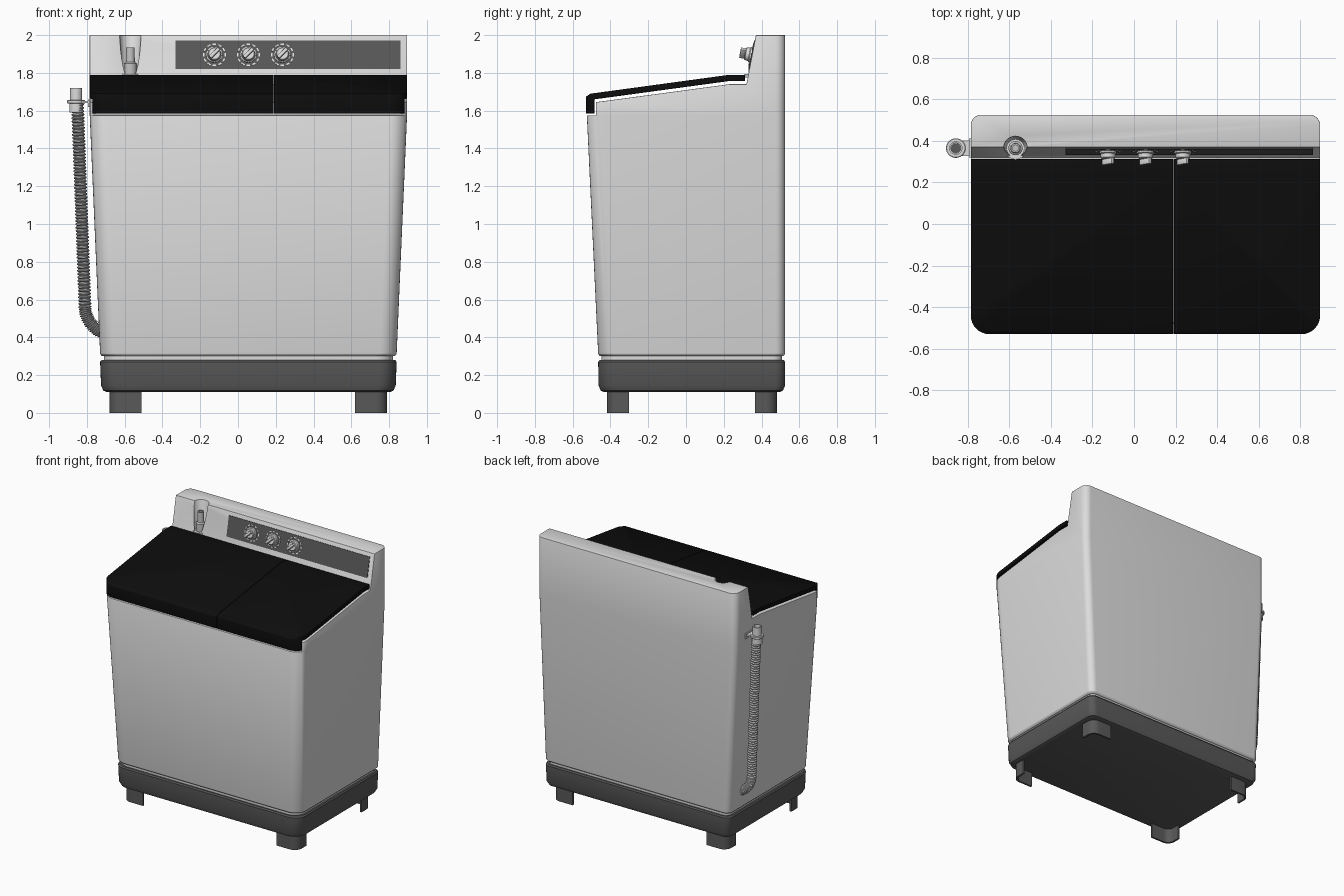
import bpy, bmesh
from math import cos, sin, pi, atan2
from mathutils import Vector, Matrix

if "Cube" in bpy.data.objects:
    bpy.data.objects.remove(bpy.data.objects["Cube"])


def material(name, r, g, b, rough=0.5):
    m = bpy.data.materials.new(name)
    m.use_nodes = True
    m.diffuse_color = (r, g, b, 1)
    bsdf = m.node_tree.nodes["Principled BSDF"]
    bsdf.inputs["Base Color"].default_value = (r, g, b, 1)
    bsdf.inputs["Roughness"].default_value = rough
    return m


WHITE = material("light grey shell", 0.72, 0.72, 0.72)
DARK = material("dark grey base", 0.1, 0.1, 0.1)
BLACK = material("black lid", 0.004, 0.004, 0.004)
HOSE = material("hose grey", 0.55, 0.55, 0.55)
MARK = material("dial white", 0.85, 0.85, 0.85)


def finish(name, bm, mat, matrix=None):
    bmesh.ops.recalc_face_normals(bm, faces=bm.faces)
    mesh = bpy.data.meshes.new(name)
    bm.to_mesh(mesh)
    bm.free()
    mesh.materials.append(mat)
    ob = bpy.data.objects.new(name, mesh)
    bpy.context.collection.objects.link(ob)
    if matrix:
        ob.matrix_world = matrix
    return ob


def loft(name, rings, mat, matrix=None):
    """Skin a list of equal-length point rings and cap both ends."""
    bm = bmesh.new()
    rows = [[bm.verts.new(p) for p in ring] for ring in rings]
    for a, b in zip(rows, rows[1:]):
        for i in range(len(a)):
            j = (i + 1) % len(a)
            bm.faces.new((a[i], a[j], b[j], b[i]))
    bm.faces.new(rows[0])
    bm.faces.new(rows[-1])
    return finish(name, bm, mat, matrix)


def rounded(half, front, back, z, rf=0.09, rb=0.05, n=8):
    """Rounded rectangle in plan, centred on the cabinet axis."""
    pts = []
    corners = ((1, back, rb, 0), (-1, back, rb, 1), (-1, front, rf, 2), (1, front, rf, 3))
    for sx, y, r, q in corners:
        cy = y - r if y == back else y + r
        for k in range(n + 1):
            a = (q + k / n) * pi / 2
            pts.append((MID + sx * (half - r) + r * cos(a), cy + r * sin(a), z))
    return pts


def circle(r, z, n=32, x=0, y=0):
    return [(x + r * cos(2 * pi * i / n), y + r * sin(2 * pi * i / n), z) for i in range(n)]


def turned(name, profile, mat, matrix=None, n=32):
    return loft(name, [circle(r, z, n) for r, z in profile], mat, matrix)


def prism(name, profile, x0, x1, mat):
    return loft(name, [[(x, y, z) for y, z in profile] for x in (x0, x1)], mat)


def box(name, size, mat, matrix):
    bm = bmesh.new()
    bmesh.ops.create_cube(bm, size=1, matrix=Matrix.Diagonal((*size, 1)))
    return finish(name, bm, mat, matrix)


def cut(ob, tool, operation='DIFFERENCE'):
    mod = ob.modifiers.new("cut", 'BOOLEAN')
    mod.object, mod.operation, mod.solver = tool, operation, 'EXACT'
    tool.hide_render = True


def bevel(ob, width, segments=3):
    mod = ob.modifiers.new("bevel", 'BEVEL')
    mod.width, mod.segments, mod.limit_method, mod.angle_limit = width, segments, 'ANGLE', 0.6


MID = 0.055
BACK = 0.525
TAP = Matrix.Translation((-0.57, 0.365, 0))
cutters = []

# Cabinet with stepped, sloping top and upright console
cabinet = loft("cabinet", [rounded(0.775, -0.455, 0.515, 0.30), rounded(0.785, -0.465, BACK, 0.312),
                           rounded(0.84, -0.525, BACK, 1.575), rounded(0.84, -0.525, BACK, 2.0)], WHITE)
top_cut = prism("top_cutter", [(-1, 1.575), (-0.477, 1.575), (-0.477, 1.645), (0.23, 1.74),
                               (0.32, 1.74), (0.38, 2.05), (-1, 2.05)], -2, 2, WHITE)
cut(cabinet, top_cut)
tap_cut = turned("inlet_cutter", [(0.042, 1.78), (0.06, 2.05)], WHITE, TAP)
cut(cabinet, tap_cut)
bevel(cabinet, 0.007, 2)
cutters += [top_cut, tap_cut]

# Neck and dark base
loft("neck", [rounded(0.765, -0.447, 0.508, z) for z in (0.26, 0.31)], WHITE)
loft("base", [rounded(0.75, -0.432, 0.495, 0.11), rounded(0.768, -0.452, 0.513, 0.118),
              rounded(0.78, -0.463, BACK, 0.145), rounded(0.785, -0.465, BACK, 0.27),
              rounded(0.778, -0.458, 0.518, 0.28)], DARK)

# Feet: corner shells with a rounded outer edge
def foot(name, sx, sy, x, y):
    w, d, r, t = 0.17, 0.117, 0.06, 0.014
    arc = [(i / 8) * pi / 2 for i in range(9)]
    outer = [(w, 0)] + [(r - r * sin(a), r - r * cos(a)) for a in arc] + [(0, d)]
    q = r - t
    inner = [(t, d)] + [(r - q * sin(a), r - q * cos(a)) for a in reversed(arc)] + [(w, t)]
    loft(name, [[(x - sx * u, y - sy * v, z) for u, v in outer + inner] for z in (0, 0.12)], DARK)


for side, sx, x in (("left", 1, 0.79), ("right", -1, -0.68)):
    foot("front_%s_foot" % side, sx, -1, x, -0.418)
    foot("back_%s_foot" % side, sx, 1, x, 0.482)

# Two lids with a front lip, trimmed to the rounded plan
plan = loft("lid_plan", [rounded(0.84, -0.53, 0.4, z) for z in (1.4, 2.1)], BLACK)
cutters.append(plan)
lid_profile = [(-0.54, 1.585), (-0.54, 1.668), (-0.505, 1.69), (0.23, 1.79), (0.312, 1.79),
               (0.312, 1.757), (0.23, 1.757), (-0.485, 1.66), (-0.485, 1.585)]
for name, x0, x1 in (("wash_lid", -1, 0.1885), ("spin_lid", 0.1905, 1)):
    lid = prism(name, lid_profile, x0, x1, BLACK)
    cut(lid, plan, 'INTERSECT')
    bevel(lid, 0.008)

# Console face frame: local x along the width, local z out of the face
TILT = pi / 2 - atan2(0.05, 0.26)


def on_face(x, z, lift=0):
    y = 0.32 + (z - 1.74) * 0.06 / 0.31
    return Matrix.Translation((x, y, z)) @ Matrix.Rotation(TILT, 4, 'X') @ Matrix.Translation((0, 0, lift))


box("control_panel", (1.19, 0.154, 0.008), DARK, on_face(0.265, 1.895))

# Dials with painted tick marks and a diagonal grip
for i, x in enumerate((-0.125, 0.055, 0.235)):
    face = on_face(x, 1.895)
    turned("dial_%d" % i, [(0.042, 0), (0.042, 0.012), (0.036, 0.016), (0.034, 0.034), (0.03, 0.038)], WHITE, face)
    grip = box("dial_grip_%d" % i, (0.066, 0.018, 0.03), WHITE,
               face @ Matrix.Translation((0, 0, 0.05)) @ Matrix.Rotation(pi / 4, 4, 'Z'))
    bevel(grip, 0.004, 2)
    for k in range(12):
        spin = Matrix.Rotation(2 * pi * k / 12, 4, 'Z')
        box("dial_mark_%d_%d" % (i, k), (0.007, 0.018, 0.004), MARK,
            face @ spin @ Matrix.Translation((0.057, 0, 0.004)))

# Water inlet in the console notch
turned("inlet_flange", [(0.054, 1.775), (0.054, 1.793)], WHITE, TAP)
turned("inlet_pipe", [(0.034, 1.78), (0.034, 1.85), (0.024, 1.858), (0.022, 1.935), (0.014, 1.935),
                      (0.014, 1.9)], HOSE, TAP)

# Ribbed drain hose along a bent path
Y = 0.365
path = [Vector((-0.85 + 0.04 * i / 40, Y, 1.64 - 1.08 * i / 40)) for i in range(41)]
a, b, c = path[-1], Vector((-0.805, Y, 0.46)), Vector((-0.70, Y, 0.415))
path += [a.lerp(b, t).lerp(b.lerp(c, t), t) for t in (k / 12 for k in range(1, 13))]


def along(s):
    f = s * (len(path) - 1)
    i = min(int(f), len(path) - 2)
    return path[i].lerp(path[i + 1], f - i), (path[i + 1] - path[i]).normalized()


RIBS = 80
rings = []
for k in range(RIBS * 3 + 1):
    p, d = along(k / (RIBS * 3))
    side = d.cross(Vector((0, 1, 0)))
    r = 0.026 if k % 3 == 0 else 0.034
    rings.append([p + side * r * cos(t) + Vector((0, r * sin(t), 0)) for t in (2 * pi * j / 16 for j in range(16))])
loft("drain_hose", rings, HOSE)

# Hose end, collar and bracket
end = Matrix.Translation((-0.857, Y, 0))
turned("hose_end", [(0.036, 1.59), (0.036, 1.64), (0.032, 1.645), (0.032, 1.72), (0.024, 1.72), (0.024, 1.66)],
       WHITE, end)
turned("hose_bore", [(0.0235, 1.655), (0.0235, 1.664)], DARK, end)
turned("hose_collar", [(0.044, 1.637), (0.047, 1.64), (0.047, 1.653), (0.044, 1.656)], WHITE, end)
box("hose_bracket", (0.07, 0.075, 0.012), WHITE, Matrix.Translation((-0.805, Y, 1.646)))
box("bracket_plate", (0.012, 0.09, 0.04), WHITE, Matrix.Translation((-0.787, Y, 1.64)))

# Apply modifiers, drop the cutters, smooth the curved faces
parts = [o for o in bpy.context.collection.objects if o.type == 'MESH' and o.data.materials]
bpy.ops.object.select_all(action='DESELECT')
for ob in parts:
    ob.select_set(True)
bpy.context.view_layer.objects.active = cabinet
bpy.ops.object.convert(target='MESH')
for ob in cutters:
    bpy.data.objects.remove(ob)
bpy.ops.object.shade_smooth_by_angle(angle=0.6)
